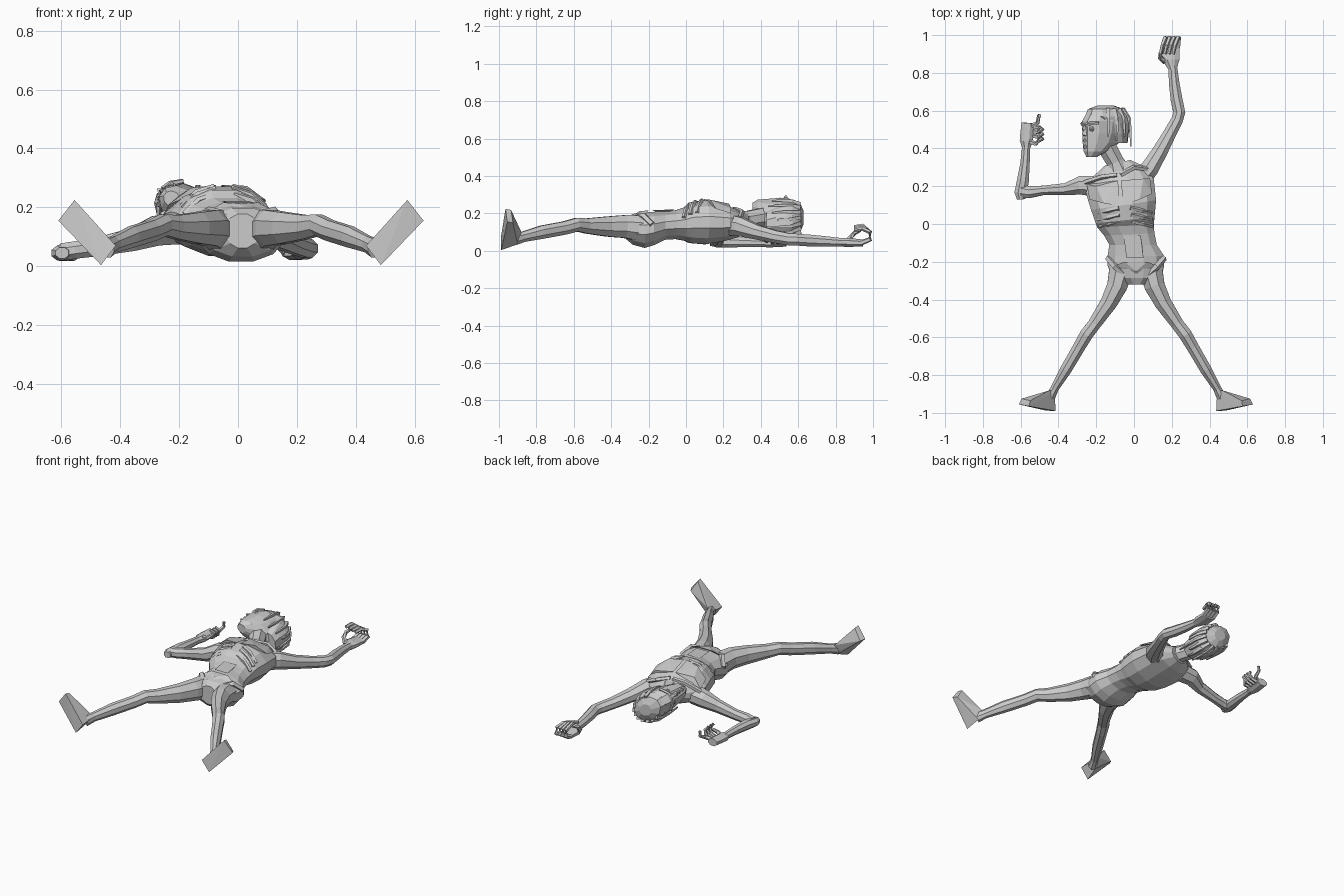
import bpy, bmesh
from math import cos, sin, pi
from mathutils import Vector as V

Z = V((0, 0, 1))


def finish(name, bm):
    bmesh.ops.recalc_face_normals(bm, faces=bm.faces)
    me = bpy.data.meshes.new(name)
    bm.to_mesh(me)
    bm.free()
    ob = bpy.data.objects.new(name, me)
    bpy.context.collection.objects.link(ob)
    return ob


def loft(name, rings, n=8, frame=None, bm=None):
    """Skin through (x, y, z, half width, half height[, yaw]) rings."""
    own = bm is None
    bm = bm or bmesh.new()
    pts = [V(r[:3]) for r in rings]
    loops = []
    for i, r in enumerate(rings):
        if frame:
            side, up = frame(r)
        else:
            t = (pts[min(i + 1, len(pts) - 1)] - pts[max(i - 1, 0)]).normalized()
            side = t.cross(Z)
            side = side.normalized() if side.length > .1 else V((1, 0, 0))
            up = side.cross(t)
        loops.append([bm.verts.new(pts[i] + side * r[3] * cos(2 * pi * (k + .5) / n)
                                   + up * r[4] * sin(2 * pi * (k + .5) / n)) for k in range(n)])
    for a, b in zip(loops, loops[1:]):
        for k in range(n):
            bm.faces.new((a[k], a[(k + 1) % n], b[(k + 1) % n], b[k]))
    bm.faces.new(loops[0])
    bm.faces.new(loops[-1])
    if own:
        return finish(name, bm)


def tubes(name, paths, r0, r1, n=5):
    """Several tapering strands joined in one object."""
    bm = bmesh.new()
    for p in paths:
        m = len(p) - 1
        loft(name, [(*q, r0 + (r1 - r0) * i / m, r0 + (r1 - r0) * i / m)
                    for i, q in enumerate(p)], n, bm=bm)
    return finish(name, bm)


def hull(name, pts):
    bm = bmesh.new()
    for p in pts:
        bm.verts.new(p)
    bmesh.ops.convex_hull(bm, input=bm.verts)
    return finish(name, bm)


# Torso, bent slightly along the spine
def yawed(r):
    return V((cos(r[5]), sin(r[5]), 0)), Z


loft("torso", [
    (.015, -.32, .12, .06, .06, 0), (.015, -.285, .115, .135, .085, 0),
    (.01, -.22, .112, .155, .1, 0), (.01, -.17, .12, .155, .092, 0),
    (-.005, -.11, .135, .13, .078, 0), (-.025, -.055, .14, .138, .08, .05),
    (-.045, -.01, .143, .155, .092, .05), (-.047, .02, .15, .162, .112, .1),
    (-.055, .1, .153, .18, .122, .15), (-.075, .2, .15, .19, .1, .2),
    (-.085, .27, .145, .155, .075, .22), (-.085, .325, .15, .07, .05, .2)], 12, yawed)
loft("neck", [(-.075, .26, .16, .075, .06), (-.1, .33, .165, .05, .052),
              (-.15, .42, .18, .055, .055)], 8)

# Chest plates, collar bones, lower ribs, stomach and hip bones
hull("left_pectoral", [(-.25, .21, .18), (-.235, .13, .21), (-.075, .095, .276), (-.085, .23, .252),
                       (-.16, .11, .266), (-.2, .2, .24)])
hull("right_pectoral", [(.085, .24, .2), (.095, .16, .225), (-.055, .1, .276), (-.07, .23, .252),
                        (.03, .13, .273), (.05, .24, .232)])
tubes("collar_bones", [[(-.09, .26, .222), (-.17, .25, .215), (-.26, .22, .17)],
                       [(-.07, .26, .222), (.0, .3, .208), (.07, .29, .175)]], .014, .014)
ribs = []
for i in range(3):
    y = .07 - .035 * i
    z = .268 - .008 * i - .01 * (i == 2)
    for s in (-1, 1):
        c = -.05 + .004 * i
        ribs.append([(c + s * .03, y + .015, z), (c + s * .09, y, z - .018),
                     (c + s * .14, y - .012, z - .065)])
tubes("ribs", ribs, .013, .012)
hull("stomach", [(x, y, z) for x0, y, z in ((-.01, -.06, .222), (0, -.12, .217), (.005, -.18, .217))
                 for x in (x0 - .045, x0 + .045)] + [(0, -.12, .19)])
hull("pelvis_plate", [(-.1, -.22, .19), (.12, -.22, .19), (-.05, -.2, .216), (.07, -.2, .216),
                      (.01, -.31, .165), (.04, -.31, .16), (.01, -.25, .212)])
tubes("hip_bones", [[(.01 + s * .148, -.18, .14), (.01 + s * .11, -.225, .185),
                     (.01 + s * .04, -.29, .165)] for s in (-1, 1)], .018, .02)

# Legs and feet, mirrored about the pelvis
LEG = [(.075, -.23, .12, .07, .075), (.1, -.33, .13, .058, .066), (.145, -.42, .13, .048, .058),
       (.22, -.53, .133, .037, .044), (.262, -.585, .14, .038, .039), (.3, -.65, .122, .035, .038),
       (.37, -.77, .1, .033, .038), (.43, -.87, .075, .023, .03), (.455, -.92, .062, .028, .035)]
FOOT = [(.565, -.965, .225), (.62, -.955, .155), (.475, -.988, .004), (.425, -.99, .07),
        (.56, -.935, .218), (.605, -.925, .15), (.46, -.9, .035), (.43, -.89, .075),
        (.455, -.88, .1), (.49, -.9, .075), (.5, -.91, .14)]
for s, label in ((-1, "left"), (1, "right")):
    loft(label + "_leg", [(.01 + s * r[0], *r[1:]) for r in LEG], 8)
    hull(label + "_foot", [(.01 + s * p[0], p[1], p[2]) for p in FOOT])

# Arms
loft("right_arm", [(.02, .22, .14, .06, .06), (.08, .29, .13, .052, .055),
                   (.135, .38, .1, .044, .042), (.19, .48, .075, .037, .036),
                   (.228, .55, .062, .034, .035), (.24, .59, .06, .034, .034),
                   (.225, .66, .055, .034, .034), (.212, .75, .05, .03, .03),
                   (.205, .84, .045, .024, .024)], 8)
loft("left_arm", [(-.2, .2, .13, .06, .06), (-.28, .205, .12, .053, .055),
                  (-.36, .185, .09, .034, .042), (-.48, .178, .065, .027, .034),
                  (-.555, .168, .055, .034, .032), (-.597, .175, .048, .037, .032)], 8)
loft("left_forearm", [(-.597, .13, .045, .024, .02), (-.6, .165, .045, .036, .028),
                      (-.588, .23, .047, .034, .031), (-.577, .32, .045, .027, .027),
                      (-.57, .42, .042, .023, .022)], 8)

# Hands with curled fingers
loft("right_palm", [(.205, .82, .045, .024, .024), (.195, .87, .045, .05, .026),
                    (.2, .945, .042, .046, .02)], 8)
tubes("right_fingers", [[(x, .935, .042), (x + .005, .985, .062), (x, .985, .1),
                         (x - .015, .945, .135 - .006 * i), (x - .025, .9, .128 - .006 * i)]
                        for i, x in enumerate((.165, .188, .21, .232))], .015, .01)
tubes("right_thumb", [[(.165, .86, .045), (.14, .88, .07), (.14, .9, .095), (.16, .93, .11)]],
      .016, .01)
loft("left_palm", [(-.57, .4, .042, .022, .022), (-.57, .44, .042, .038, .026),
                   (-.563, .535, .045, .036, .024)], 8)
tubes("left_fingers", [[(-.57, y, .05), (-.535, y + .006, .045), (-.5, y, .06),
                        (-.485, y - .01, .09), (-.505, y - .02, .112)]
                       for y in (.46, .485, .51)], .014, .01)
tubes("left_index", [[(-.54, .52, .055), (-.51, .535, .065), (-.503, .575, .085),
                      (-.5, .572, .115)]], .013, .009)
tubes("left_thumb", [[(-.56, .44, .05), (-.52, .425, .06), (-.495, .45, .085)]], .016, .009)

# Head turned to its side: F = forward, L = sideways, y = up
ROLL = .6
F = V((-cos(ROLL), 0, sin(ROLL)))
L = V((sin(ROLL), 0, cos(ROLL)))
C = V((-.15, 0, .178))


def turned(r):
    return F, L


def at(f, y, l):
    return tuple(C + F * f + L * l + V((0, y, 0)))


def skull(rows, name, n=10):
    return loft(name, [(*at(f, y, 0), rf, rl) for f, y, rf, rl in rows], n, turned)


skull([(.09, .355, .03, .026), (.065, .385, .068, .055), (.03, .43, .108, .07),
       (.018, .48, .12, .08), (.01, .545, .13, .083), (0, .6, .105, .067),
       (0, .622, .05, .035)], "head")
skull([(-.06, .43, .07, .066), (-.045, .48, .09, .083), (-.03, .535, .11, .09),
       (-.008, .57, .128, .089), (0, .608, .105, .07), (0, .628, .045, .035)], "hair_cap")

# Face
hull("nose", [at(.125, .525, .012), at(.125, .525, -.012), at(.153, .475, 0),
              at(.122, .462, .022), at(.122, .462, -.022)])
tubes("brows", [[at(.132, .522, s * .01), at(.124, .532, s * .04), at(.092, .535, s * .072)]
                for s in (-1, 1)], .012, .008)
tubes("lips", [[at(.1, y, -.035), at(.134, y + d, 0), at(.1, y, .035)]
               for y, d in ((.437, .006), (.415, -.006))], .01, .01)
for s, label in ((-1, "left"), (1, "right")):
    bm = bmesh.new()
    bmesh.ops.create_icosphere(bm, subdivisions=1, radius=.016)
    bmesh.ops.translate(bm, verts=bm.verts, vec=at(.112, .503, s * .035))
    finish(label + "_eye", bm)

# Hanging hair locks around the sides and back
locks = []
for i in range(11):
    a = 1.25 + i * (2 * pi - 2.5) / 10
    c, s = cos(a), sin(a)
    end = .46 - .05 * (i % 3 == 1) + .03 * (i % 2)
    locks.append([at(.1 * c, .61, .07 * s), at(.135 * c - .004, .56, .086 * s),
                  at(.14 * c - .006, .5, .089 * s), at(.145 * c - .006, end, .084 * s)])
tubes("hair_locks", locks, .015, .005, 4)
